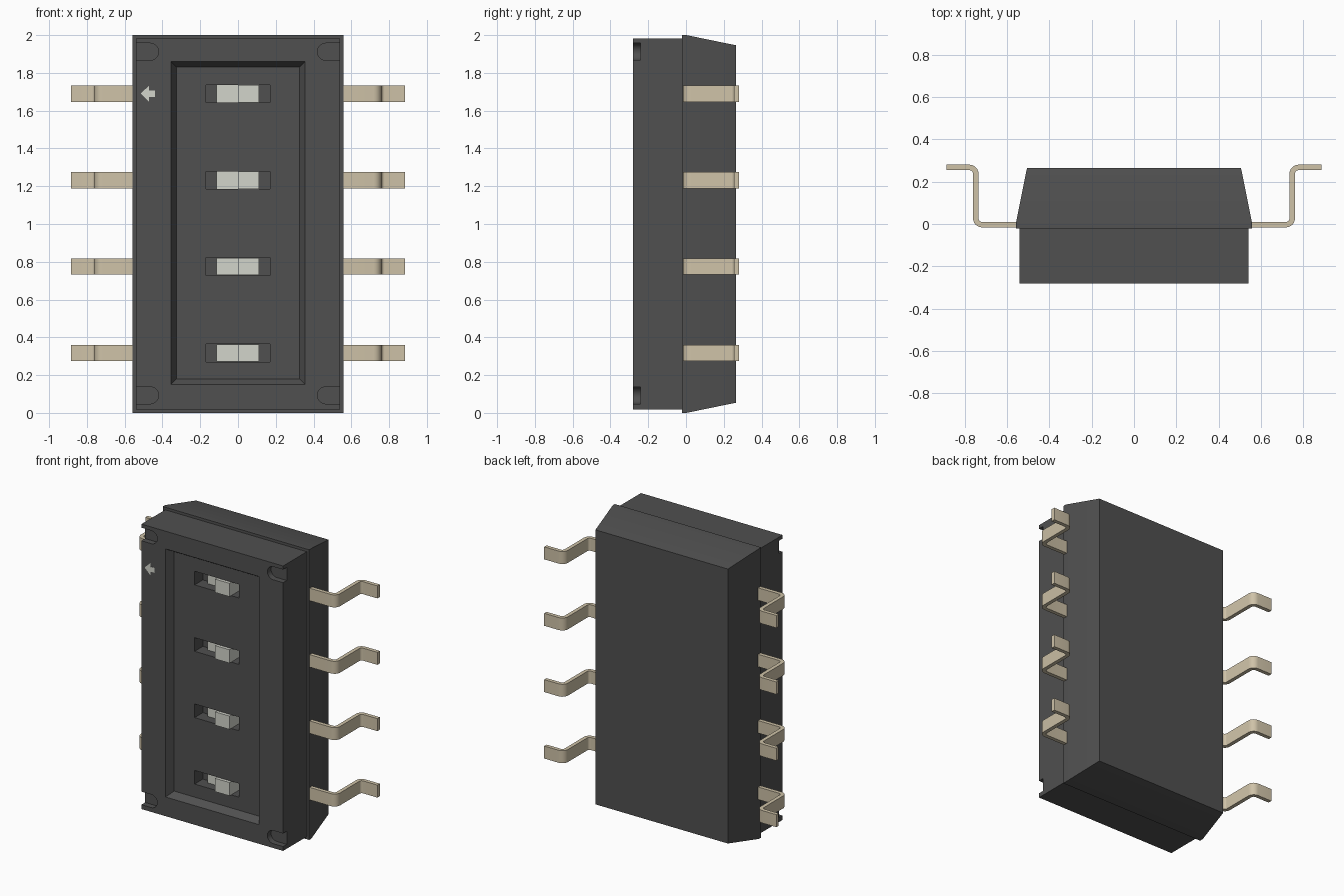
import bpy, bmesh
from math import pi, sin, cos, radians
from mathutils import Vector

if "Cube" in bpy.data.objects:
    bpy.data.objects.remove(bpy.data.objects["Cube"])


def material(name, rgb):
    m = bpy.data.materials.new(name)
    m.diffuse_color = (*rgb, 1)
    m.use_nodes = True
    m.node_tree.nodes["Principled BSDF"].inputs["Base Color"].default_value = m.diffuse_color
    return m


DARK = material("dark_plastic", (0.08, 0.08, 0.08))
PALE = material("pale_plastic", (0.65, 0.66, 0.6))
TAN = material("tinned_metal", (0.62, 0.54, 0.39))
SWITCH_Z = [0.317, 0.775, 1.232, 1.69]


def make(name, bm, mat):
    bmesh.ops.recalc_face_normals(bm, faces=bm.faces[:])
    me = bpy.data.meshes.new(name)
    bm.to_mesh(me)
    bm.free()
    me.materials.append(mat)
    ob = bpy.data.objects.new(name, me)
    bpy.context.collection.objects.link(ob)
    return ob


def loft(bm, loops):
    rings = [[bm.verts.new(p) for p in loop] for loop in loops]
    n = len(rings[0])
    for a, b in zip(rings, rings[1:]):
        for i in range(n):
            j = (i + 1) % n
            bm.faces.new((a[i], a[j], b[j], b[i]))
    bm.faces.new(rings[0])
    bm.faces.new(rings[-1])


def rect(y, x0, x1, z0, z1):
    return [(x0, y, z0), (x1, y, z0), (x1, y, z1), (x0, y, z1)]


def box(bm, x0, x1, y0, y1, z0, z1):
    loft(bm, [rect(y0, x0, x1, z0, z1), rect(y1, x0, x1, z0, z1)])


def cut(ob, bm, name):
    cutter = make(name, bm, DARK)
    mod = ob.modifiers.new(name, 'BOOLEAN')
    mod.operation = 'DIFFERENCE'
    mod.solver = 'EXACT'
    mod.object = cutter
    bpy.context.view_layer.objects.active = ob
    bpy.ops.object.modifier_apply(modifier=mod.name)
    bpy.data.objects.remove(cutter)


# Housing: straight front block, projecting seam, tapered back
bm = bmesh.new()
loft(bm, [rect(y, -hx, hx, 1 - hz, 1 + hz) for y, hx, hz in
          [(-0.28, 0.54, 0.982), (-0.022, 0.54, 0.982), (-0.022, 0.558, 1),
           (0.002, 0.558, 1), (0.265, 0.505, 0.946)]])
housing = make("housing", bm, DARK)

# Sloped front recess and rounded corner notches
bm = bmesh.new()
loft(bm, [rect(y, -0.356 + i, 0.356 - i, 0.15 + i, 1.86 - i)
          for y, i in [(-0.33, -0.03), (-0.23, 0.03)]])
for s in (-1, 1):
    for zc in (0.093, 1.907 + 0.005):
        arc = [(0.465 - 0.045 * sin(pi * k / 16), zc + 0.045 * cos(pi * k / 16))
               for k in range(17)]
        outline = [(0.6, zc + 0.045)] + arc + [(0.6, zc - 0.045)]
        loft(bm, [[(s * x, y, z) for x, z in outline] for y in (-0.33, -0.24)])
cut(housing, bm, "recess_cutter")

# Switch slots
bm = bmesh.new()
for z in SWITCH_Z:
    box(bm, -0.17, 0.17, -0.26, -0.14, z - 0.047, z + 0.047)
cut(housing, bm, "slot_cutter")

# Sliding actuators: low step on the left, raised tab on the right
for i, z in enumerate(SWITCH_Z):
    bm = bmesh.new()
    step = [(-0.115, -0.139), (-0.115, -0.17), (0, -0.17), (0, -0.25),
            (0.11, -0.25), (0.11, -0.139)]
    loft(bm, [[(x, y, z + d) for x, y in step] for d in (-0.046, 0.046)])
    make(f"slider_{i + 1}", bm, PALE)

# Pointer mark on the front face
bm = bmesh.new()
half = [(-0.515, 0), (-0.47, 0.044), (-0.47, 0.017), (-0.44, 0.017)]
outline = half + [(x, -z) for x, z in half[:0:-1]]
loft(bm, [[(x, y, 1.69 + z) for x, z in outline] for y in (-0.281, -0.278)])
make("pointer_mark", bm, PALE)


# Gull-wing pins: strip with two rounded bends
def pin_outline():
    r, h = 0.03, 0.013
    x, y0, y1 = 0.747, -0.003, 0.267
    mid = [(Vector((0.5, y0)), Vector((0, 1)))]
    for k in range(7):
        a = radians(-90 + 15 * k)
        d = Vector((cos(a), sin(a)))
        mid.append((Vector((x - r, y0 + r)) + d * r, -d))
    for k in range(7):
        a = radians(180 - 15 * k)
        d = Vector((cos(a), sin(a)))
        mid.append((Vector((x + r, y1 - r)) + d * r, d))
    mid.append((Vector((0.885, y1)), Vector((0, 1))))
    return [p + n * h for p, n in mid] + [p - n * h for p, n in reversed(mid)]


outline = pin_outline()
for s, side in ((-1, "left"), (1, "right")):
    for i, z in enumerate(SWITCH_Z):
        bm = bmesh.new()
        loft(bm, [[(s * p.x, p.y, z + d) for p in outline] for d in (-0.043, 0.043)])
        make(f"pin_{side}_{i + 1}", bm, TAN)

# Smooth the rounded bends, keep edges sharp
bpy.ops.object.select_all(action='DESELECT')
for ob in bpy.context.scene.objects:
    ob.select_set(True)
bpy.context.view_layer.objects.active = housing
bpy.ops.object.shade_smooth_by_angle(angle=radians(20))
for name in ("housing",):
    for p in bpy.data.objects[name].data.polygons:
        if len(p.vertices) > 4:
            p.use_smooth = False
